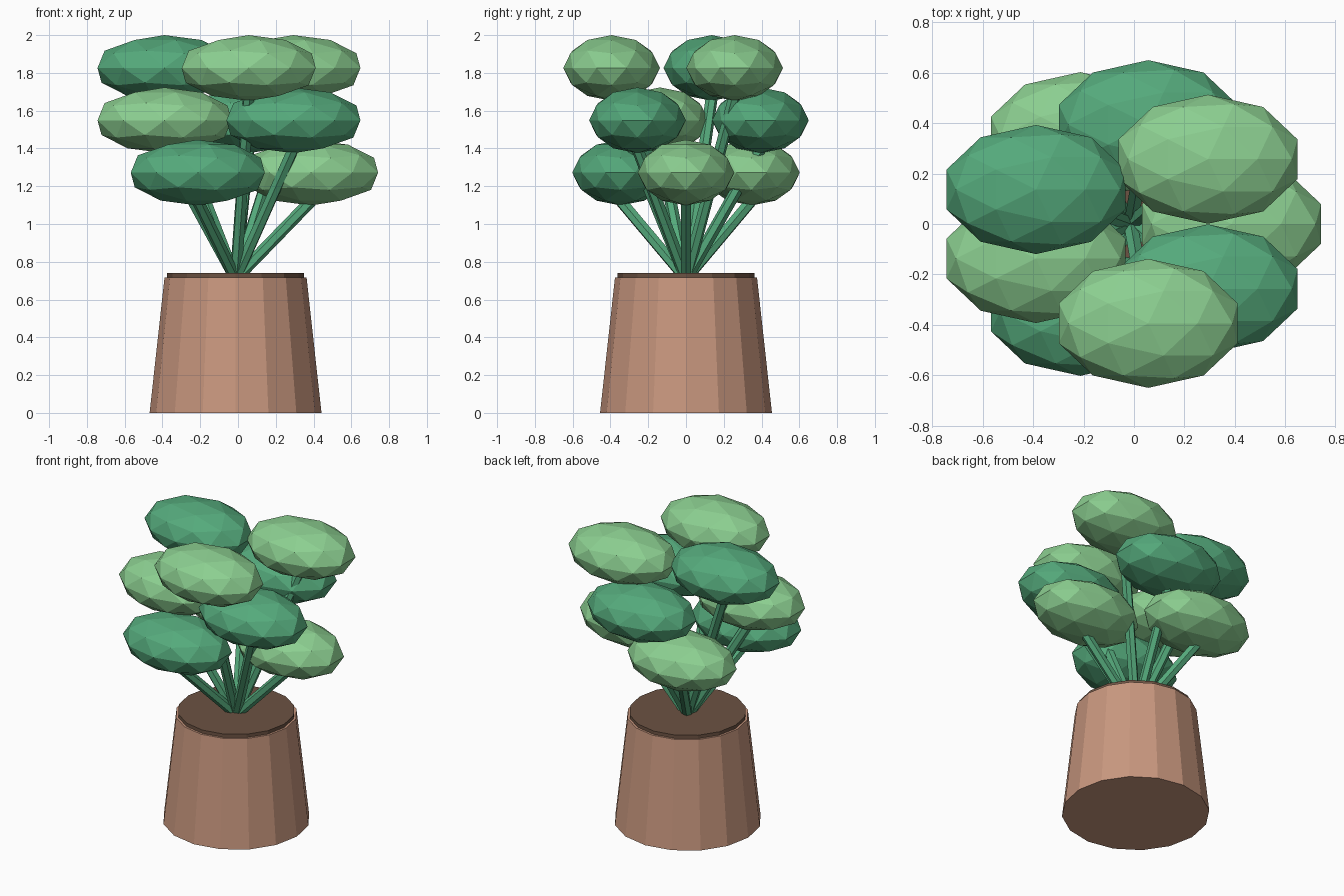
import bpy
from math import cos, sin, radians
from mathutils import Vector

if "Cube" in bpy.data.objects:
    bpy.data.objects.remove(bpy.data.objects["Cube"])

CX = -0.013          # plant axis
LEAF = (0.373, 0.256, 0.174)


def material(name, rgb):
    m = bpy.data.materials.new(name)
    m.diffuse_color = (*rgb, 1)
    m.use_nodes = True
    m.node_tree.nodes["Principled BSDF"].inputs["Base Color"].default_value = m.diffuse_color
    return m


light_green = material("light_green", (0.26, 0.62, 0.28))
dark_green = material("dark_green", (0.09, 0.40, 0.20))
clay = material("clay", (0.58, 0.31, 0.21))
earth = material("earth", (0.15, 0.085, 0.055))


def finish(name, mat):
    ob = bpy.context.object
    ob.name = name
    ob.data.materials.append(mat)
    return ob


def tapered(name, z0, z1, r0, r1, mat):
    bpy.ops.mesh.primitive_cone_add(vertices=16, radius1=r0, radius2=r1, depth=z1 - z0,
                                    location=(CX, 0, (z0 + z1) / 2))
    return finish(name, mat)


def stem(name, a, b, r):
    d = b - a
    bpy.ops.mesh.primitive_cylinder_add(vertices=6, radius=r, depth=d.length,
                                        location=(a + b) / 2)
    ob = finish(name, dark_green)
    ob.rotation_euler = d.to_track_quat('Z', 'Y').to_euler()


# Pot and the slightly raised soil disc
tapered("pot", 0, 0.717, 0.455, 0.376, clay)
tapered("soil", 0.69, 0.74, 0.362, 0.362, earth)

# Three tiers of three leaf clumps, each tier turned by 80 degrees
tiers = [(1.272, (light_green, light_green, dark_green)),
         (1.549, (dark_green, light_green, dark_green)),
         (1.826, (dark_green, light_green, light_green))]
base = Vector((CX, 0, 0.71))
for t, (z, colours) in enumerate(tiers):
    for j, mat in enumerate(colours):
        a = radians(80 * t + 120 * j)
        pos = Vector((CX + 0.4 * cos(a), 0.4 * sin(a), z))
        bpy.ops.mesh.primitive_ico_sphere_add(subdivisions=2, radius=1, location=pos)
        finish(f"leaf_{t}_{j}", mat).scale = LEAF
        stem(f"stem_{t}_{j}", base, pos - Vector((0, 0, 0.15)), 0.032)
